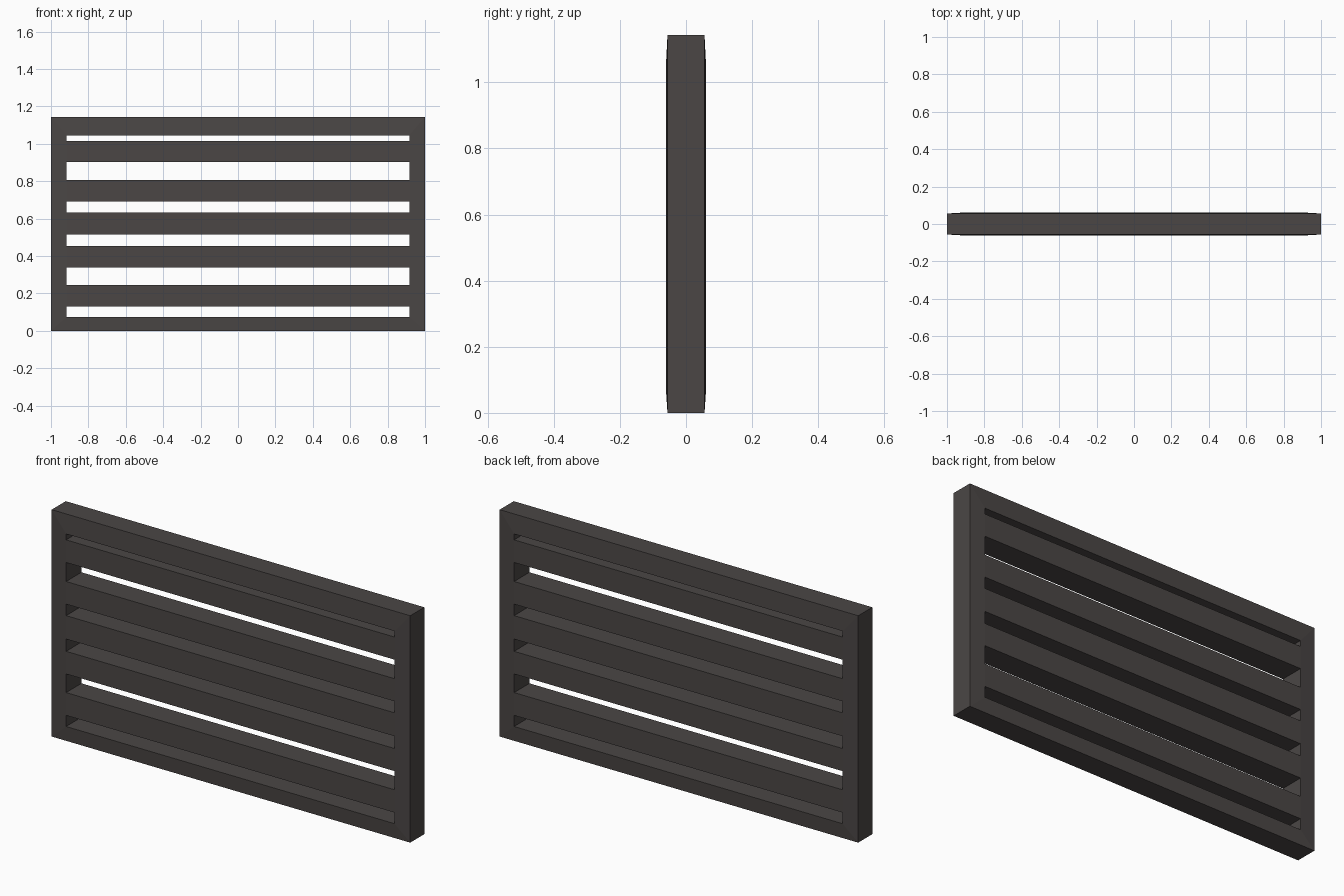
import bpy, bmesh

if "Cube" in bpy.data.objects:
    bpy.data.objects.remove(bpy.data.objects["Cube"])

mat = bpy.data.materials.new("dark warm grey")
mat.diffuse_color = (0.070, 0.062, 0.060, 1)
mat.use_nodes = True
mat.node_tree.nodes["Principled BSDF"].inputs["Base Color"].default_value = mat.diffuse_color


def finish(bm, name):
    bmesh.ops.recalc_face_normals(bm, faces=bm.faces)
    mesh = bpy.data.meshes.new(name)
    bm.to_mesh(mesh)
    bm.free()
    mesh.materials.append(mat)
    obj = bpy.data.objects.new(name, mesh)
    bpy.context.collection.objects.link(obj)
    return obj


HALF, TOP = 1.0, 1.144            # outer size
IN_X, IN_Z0, IN_Z1 = 0.916, 0.075, 1.046   # opening
Y_OUT, Y_IN = 0.056, 0.061        # faces rise slightly towards the opening


# frame: a mitred four-point section swept round the rectangle
def loop(bm, x, z0, z1, y):
    return [bm.verts.new(p) for p in
            ((-x, y, z0), (x, y, z0), (x, y, z1), (-x, y, z1))]


bm = bmesh.new()
rings = [loop(bm, HALF, 0, TOP, -Y_OUT), loop(bm, IN_X, IN_Z0, IN_Z1, -Y_IN),
         loop(bm, IN_X, IN_Z0, IN_Z1, Y_IN), loop(bm, HALF, 0, TOP, Y_OUT)]
for i in range(4):
    a, b = rings[i], rings[(i + 1) % 4]
    for j in range(4):
        k = (j + 1) % 4
        bm.faces.new((a[j], a[k], b[k], b[j]))
finish(bm, "frame")

# horizontal slats: bottom and top height of each
slats = [(0.131, 0.246), (0.340, 0.454), (0.516, 0.634),
         (0.692, 0.806), (0.902, 1.016)]
for n, (z0, z1) in enumerate(slats, 1):
    bm = bmesh.new()
    bmesh.ops.create_cube(bm, size=1)
    for v in bm.verts:
        v.co = (v.co.x * 2 * IN_X, v.co.y * 2 * Y_IN,
                (z0 + z1) / 2 + v.co.z * (z1 - z0))
    finish(bm, f"slat_{n}")
